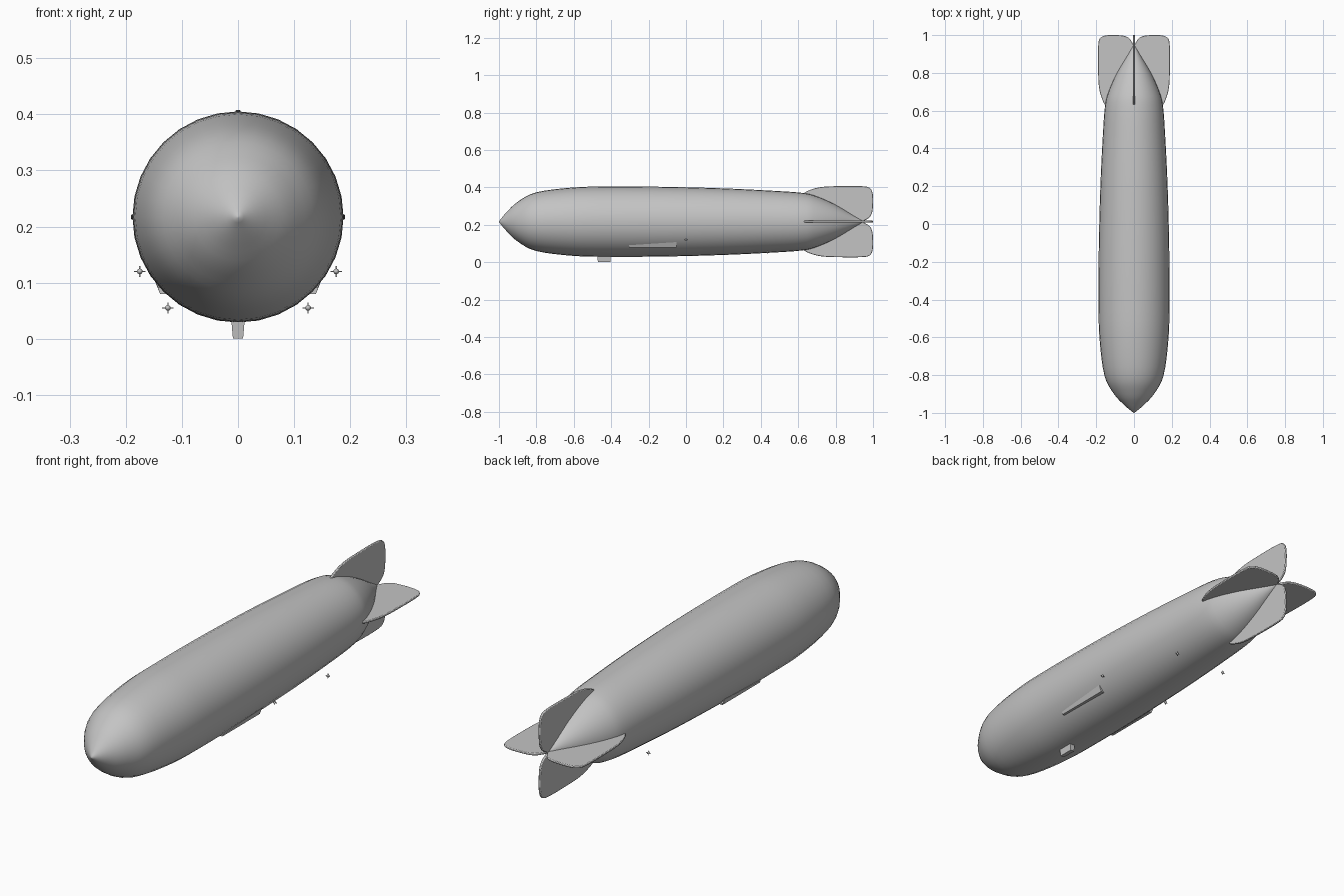
import bpy, bmesh, math
from mathutils import Vector, Matrix

cube = bpy.data.objects.get("Cube")
if cube:
    bpy.data.objects.remove(cube, do_unlink=True)

AXIS_Z = 0.217

grey = bpy.data.materials.new("airship grey")
grey.use_nodes = True
grey.diffuse_color = (0.55, 0.55, 0.55, 1)
grey.node_tree.nodes["Principled BSDF"].inputs["Base Color"].default_value = (0.55, 0.55, 0.55, 1)


def finish(name, bm, smooth_angle=None):
    bmesh.ops.recalc_face_normals(bm, faces=bm.faces[:])
    mesh = bpy.data.meshes.new(name)
    bm.to_mesh(mesh)
    bm.free()
    mesh.materials.append(grey)
    ob = bpy.data.objects.new(name, mesh)
    bpy.context.collection.objects.link(ob)
    if smooth_angle:
        bpy.ops.object.select_all(action='DESELECT')
        ob.select_set(True)
        bpy.context.view_layer.objects.active = ob
        bpy.ops.object.shade_smooth_by_angle(angle=math.radians(smooth_angle))
    return ob


def spline(points, steps, closed=False):
    """Catmull-Rom curve through 2D points."""
    pts = [Vector(p) for p in points]
    n = len(pts)
    pick = (lambda i: pts[i % n]) if closed else (lambda i: pts[max(0, min(n - 1, i))])
    out = []
    for i in range(n if closed else n - 1):
        a, b, c, d = (pick(i + k) for k in (-1, 0, 1, 2))
        for s in range(steps):
            t = s / steps
            out.append(0.5 * (2 * b + (c - a) * t + (2 * a - 5 * b + 4 * c - d) * t * t
                              + (3 * b - a - 3 * c + d) * t ** 3))
    if not closed:
        out.append(pts[-1])
    return out


def loft(name, sections):
    """Closed solid through matching cross-sections."""
    bm = bmesh.new()
    rings = [[bm.verts.new(p) for p in sec] for sec in sections]
    n = len(rings[0])
    for a, b in zip(rings, rings[1:]):
        for i in range(n):
            j = (i + 1) % n
            bm.faces.new((a[i], a[j], b[j], b[i]))
    bm.faces.new(rings[0])
    bm.faces.new(rings[-1])
    return finish(name, bm)


# Hull: (y, radius) profile turned around the long axis
profile = [(-1, 0.002), (-0.96, 0.05), (-0.9, 0.106), (-0.8, 0.157), (-0.6, 0.183),
           (-0.4, 0.188), (-0.1, 0.186), (0.2, 0.178), (0.45, 0.166), (0.62, 0.154),
           (0.7, 0.135), (0.8, 0.09), (0.9, 0.03), (0.95, 0.002)]
SIDES = 32
bm = bmesh.new()
rings = []
for y, r in spline(profile, 4):
    rings.append([bm.verts.new((r * math.sin(math.tau * i / SIDES), y,
                                AXIS_Z + r * math.cos(math.tau * i / SIDES)))
                  for i in range(SIDES)])
for a, b in zip(rings, rings[1:]):
    for i in range(SIDES):
        j = (i + 1) % SIDES
        bm.faces.new((a[i], a[j], b[j], b[i]))
bm.faces.new(rings[0])
bm.faces.new(rings[-1])
finish("hull", bm, 60)

# Tail fins: rounded outline (y, distance from axis), turned in quarter steps
outline = [(0.63, 0.148), (0.67, 0.172), (0.73, 0.186), (0.82, 0.19), (0.93, 0.19),
           (0.98, 0.182), (0.998, 0.15), (1.0, 0.09), (0.992, 0.04), (0.965, 0.012),
           (0.92, 0.003), (0.8, 0.04), (0.68, 0.11)]
for k, name in enumerate(("top_fin", "left_fin", "bottom_fin", "right_fin")):
    bm = bmesh.new()
    face = bm.faces.new([bm.verts.new((-0.005, y, r)) for y, r in spline(outline, 4, True)])
    ext = bmesh.ops.extrude_face_region(bm, geom=[face])
    bmesh.ops.translate(bm, verts=[v for v in ext["geom"] if isinstance(v, bmesh.types.BMVert)],
                        vec=(0.01, 0, 0))
    turn = Matrix.Translation((0, 0, AXIS_Z)) @ Matrix.Rotation(k * math.pi / 2, 4, 'Y')
    bmesh.ops.transform(bm, matrix=turn, verts=bm.verts[:])
    fin = finish(name, bm, 50)
    bevel = fin.modifiers.new("soft edge", 'BEVEL')
    bevel.width = 0.003
    bevel.segments = 2
    bevel.limit_method = 'ANGLE'
    bevel.angle_limit = math.radians(50)

# Control car under the belly, narrowing downwards
loft("control_car", [[(-w, -0.475 + i, z), (w, -0.475 + i, z), (w, -0.405, z), (-w, -0.405, z)]
                     for w, i, z in ((0.009, 0.004, 0), (0.013, 0, 0.045))])

for side, label in ((1, "left"), (-1, "right")):
    # Wedge-shaped side gallery, deeper towards the back
    loft(label + "_gallery",
         [[(side * x, y, z) for x, z in ((0.11, 0.08), (0.139, 0.08), (outer, top), (0.11, top))]
          for y, outer, top in ((-0.305, 0.143, 0.091), (-0.05, 0.15, 0.108))])

    # Small engines: a round pod with a four-bladed propeller
    for place, x, y, z in (("front", 0.175, 0.0, 0.12), ("rear", 0.125, 0.435, 0.055)):
        bm = bmesh.new()
        centre = Matrix.Translation((side * x, y, z))
        bmesh.ops.create_uvsphere(bm, u_segments=12, v_segments=8, radius=0.005,
                                  matrix=centre @ Matrix.Diagonal((1, 1.4, 1, 1)))
        for size in ((0.02, 0.002, 0.002, 1), (0.002, 0.002, 0.02, 1)):
            bmesh.ops.create_cube(bm, size=1, matrix=centre @ Matrix.Diagonal(size))
        finish(f"{label}_{place}_engine", bm, 40)
